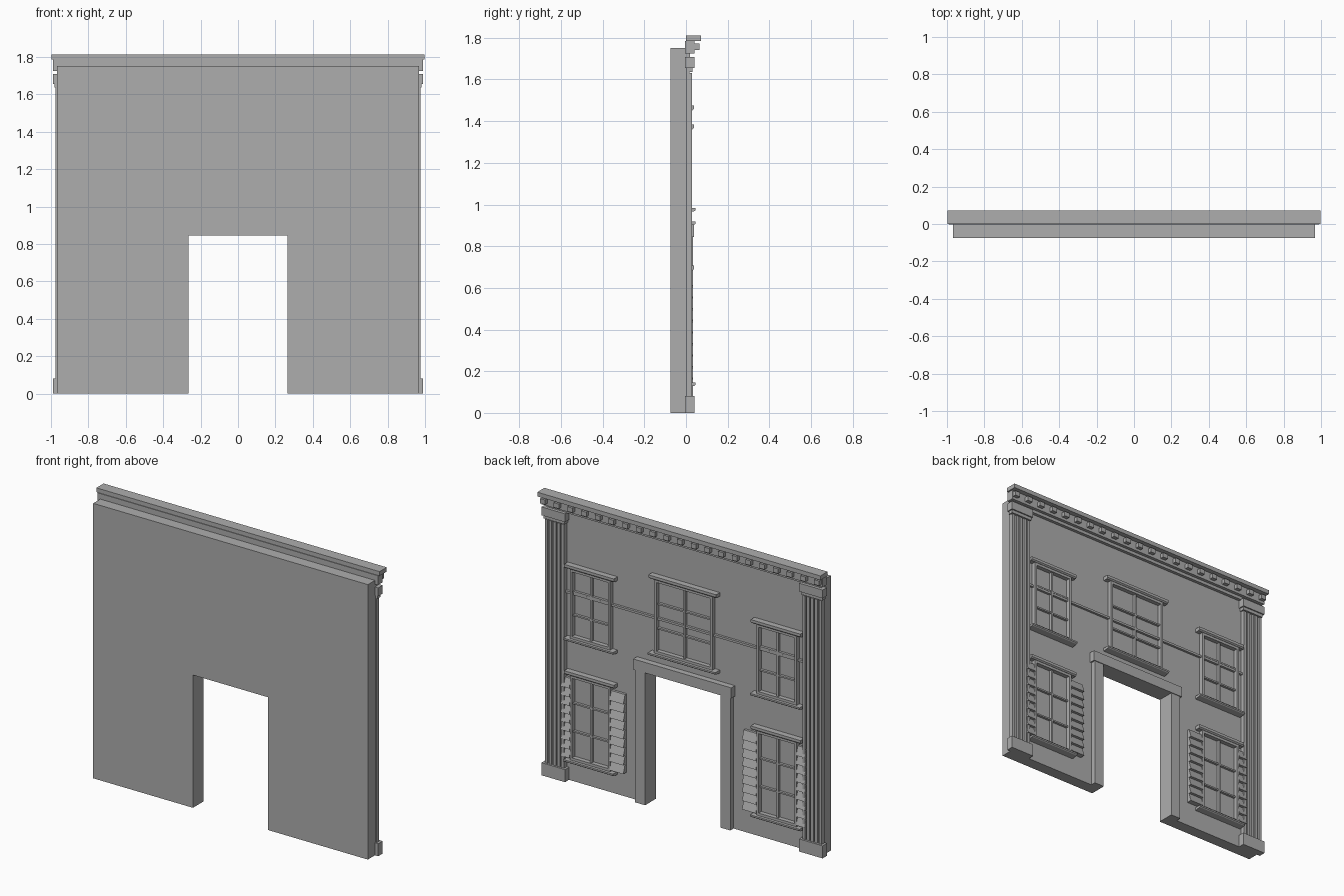
import bpy
import bmesh

cube = bpy.data.objects.get("Cube")
if cube:
    bpy.data.objects.remove(cube, do_unlink=True)

# One plain stone colour
stone = bpy.data.materials.new("grey_stone")
stone.use_nodes = True
colour = (0.42, 0.42, 0.42, 1)
stone.diffuse_color = colour
stone.node_tree.nodes["Principled BSDF"].inputs["Base Color"].default_value = colour


def finish(name, bm):
    bmesh.ops.recalc_face_normals(bm, faces=bm.faces)
    mesh = bpy.data.meshes.new(name)
    bm.to_mesh(mesh)
    bm.free()
    mesh.materials.append(stone)
    obj = bpy.data.objects.new(name, mesh)
    bpy.context.collection.objects.link(obj)
    return obj


def sweep(bm, points, shift):
    """Extrude a flat outline along a vector."""
    face = bm.faces.new([bm.verts.new(p) for p in points])
    out = bmesh.ops.extrude_face_region(bm, geom=[face])
    moved = [v for v in out["geom"] if isinstance(v, bmesh.types.BMVert)]
    bmesh.ops.translate(bm, verts=moved, vec=shift)


def box(bm, x0, x1, y0, y1, z0, z1):
    sweep(bm, [(x0, y0, z0), (x1, y0, z0), (x1, y0, z1), (x0, y0, z1)], (0, y1 - y0, 0))


def bar(bm, x0, x1, profile):
    """Sweep a (y, z) profile along x."""
    sweep(bm, [(x0, y, z) for y, z in profile], (x1 - x0, 0, 0))


# Wall with the doorway cut out of its outline
W, DOOR, DOOR_TOP = 0.967, 0.265, 0.845
bm = bmesh.new()
outline = [(-W, 0), (-DOOR, 0), (-DOOR, DOOR_TOP), (DOOR, DOOR_TOP),
           (DOOR, 0), (W, 0), (W, 1.75), (-W, 1.75)]
sweep(bm, [(x, -0.075, z) for x, z in outline], (0, 0.075, 0))
finish("wall", bm)

# Door surround
bm = bmesh.new()
for s in (-1, 1):
    box(bm, min(s * DOOR, s * 0.335), max(s * DOOR, s * 0.335), 0, 0.033, 0, DOOR_TOP)
finish("door_jambs", bm)
bm = bmesh.new()
box(bm, -0.345, 0.345, 0, 0.038, DOOR_TOP, 0.912)
finish("door_header", bm)

# Cornice, frieze and dentils
bm = bmesh.new()
box(bm, -0.997, 0.997, 0, 0.072, 1.785, 1.812)
finish("cornice", bm)
bm = bmesh.new()
box(bm, -0.988, 0.988, -0.004, 0.04, 1.725, 1.785)
box(bm, -W, W, 0, 0.02, 1.705, 1.725)
finish("frieze", bm)
bm = bmesh.new()
COUNT = 21
for i in range(COUNT):
    x = -0.965 + 1.93 * i / (COUNT - 1)
    box(bm, x - 0.018, x + 0.018, 0.04, 0.064, 1.742, 1.772)
finish("dentils", bm)

# String course
bm = bmesh.new()
box(bm, -0.84, 0.84, 0, 0.015, 1.193, 1.207)
finish("string_course", bm)


def pilaster(side, cx):
    bm = bmesh.new()
    box(bm, cx - 0.068, cx + 0.068, 0, 0.016, 0.08, 1.65)
    ribs = 5
    for i in range(ribs):
        x = cx - 0.058 + 0.116 * i / (ribs - 1)
        box(bm, x - 0.01, x + 0.01, 0.016, 0.028, 0.08, 1.63)
    finish(side + "_pilaster_shaft", bm)
    bm = bmesh.new()
    box(bm, cx - 0.083, cx + 0.083, -0.004, 0.04, 0, 0.08)
    finish(side + "_pilaster_base", bm)
    bm = bmesh.new()
    box(bm, cx - 0.083, cx + 0.083, -0.004, 0.04, 1.655, 1.708)
    box(bm, cx - 0.075, cx + 0.075, 0, 0.032, 1.635, 1.655)
    finish(side + "_pilaster_capital", bm)


def window(name, cx, half, z0, z1):
    """Frame, glazing bars, lintel and sill between heights z0 and z1."""
    bm = bmesh.new()
    t = 0.016
    for s in (-1, 1):
        x = cx + s * (half - t / 2)
        box(bm, x - t / 2, x + t / 2, 0, 0.028, z0, z1)
    box(bm, cx - half, cx + half, 0, 0.028, z0, z0 + t)
    box(bm, cx - half, cx + half, 0, 0.028, z1 - t, z1)
    finish(name + "_frame", bm)
    bm = bmesh.new()
    box(bm, cx - 0.006, cx + 0.006, 0, 0.018, z0, z1)
    for i in (1, 2):
        z = z0 + (z1 - z0) * i / 3
        box(bm, cx - half, cx + half, 0, 0.016, z - 0.005, z + 0.005)
    finish(name + "_glazing_bars", bm)
    bm = bmesh.new()
    w = half + 0.033
    bar(bm, cx - w, cx + w, [(0, z1), (0.03, z1), (0.038, z1 + 0.007),
                             (0.038, z1 + 0.024), (0, z1 + 0.024)])
    finish(name + "_lintel", bm)
    bm = bmesh.new()
    bar(bm, cx - w, cx + w, [(0, z0 - 0.02), (0.04, z0 - 0.015), (0.046, z0 - 0.01),
                             (0.046, z0), (0, z0)])
    finish(name + "_sill", bm)


def shutter(name, x0, x1):
    bm = bmesh.new()
    slats, low, high = 9, 0.157, 0.657
    step = (high - low) / slats
    for i in range(slats):
        z = low + i * step
        bar(bm, x0, x1, [(0, z), (0.034, z), (0.016, z + step), (0, z + step)])
    finish(name, bm)


window("middle_window", 0, 0.205, 0.983, 1.452)
for side, s in (("left", 1), ("right", -1)):
    pilaster(side, s * 0.907)
    window(side + "_upper_window", s * 0.657, 0.142, 0.918, 1.36)
    window(side + "_lower_window", s * 0.657, 0.142, 0.145, 0.683)
    for part, a, b in (("inner", 0.418, 0.515), ("outer", 0.799, 0.86)):
        shutter(side + "_" + part + "_shutter", min(s * a, s * b), max(s * a, s * b))
